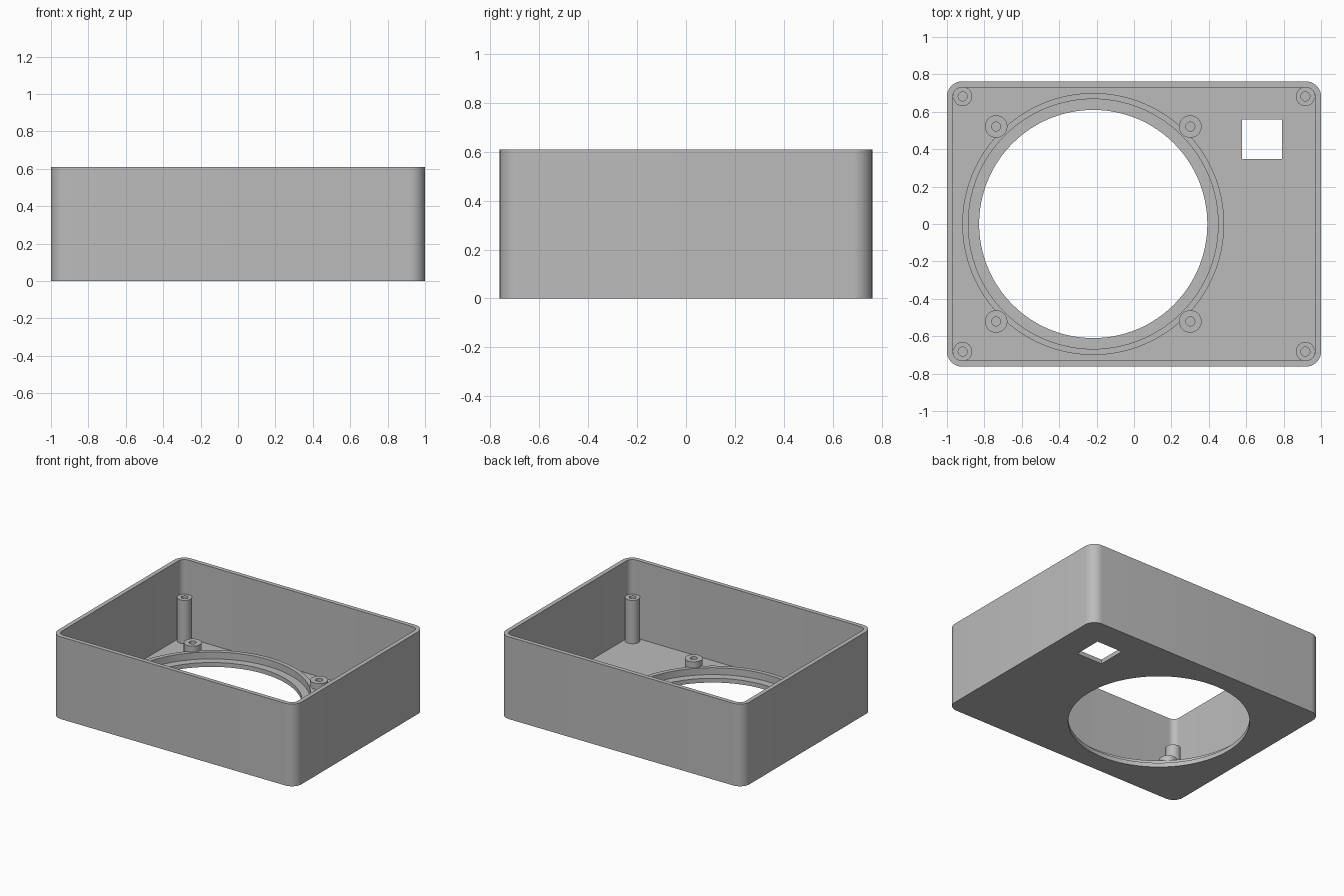
import bpy, bmesh, math

if "Cube" in bpy.data.objects:
    bpy.data.objects.remove(bpy.data.objects["Cube"])

plastic = bpy.data.materials.new("grey plastic")
plastic.diffuse_color = (0.5, 0.5, 0.5, 1)
plastic.use_nodes = True
plastic.node_tree.nodes["Principled BSDF"].inputs["Base Color"].default_value = plastic.diffuse_color

WALL = 0.032
FLOOR = 0.032
HX, HY, HEIGHT = 1.0, 0.762, 0.61
HOLE_X = -0.218


def rounded_rect(hx, hy, r, seg=10):
    pts = []
    for k, (sx, sy) in enumerate([(1, 1), (-1, 1), (-1, -1), (1, -1)]):
        for i in range(seg + 1):
            a = math.pi / 2 * (k + i / seg)
            pts.append((sx * (hx - r) + r * math.cos(a), sy * (hy - r) + r * math.sin(a)))
    return pts


def circle(cx, cy, r, n=128):
    return [(cx + r * math.cos(2 * math.pi * i / n), cy + r * math.sin(2 * math.pi * i / n))
            for i in range(n)]


def make_object(name, bm):
    bmesh.ops.recalc_face_normals(bm, faces=bm.faces[:])
    mesh = bpy.data.meshes.new(name)
    bm.to_mesh(mesh)
    bm.free()
    mesh.materials.append(plastic)
    obj = bpy.data.objects.new(name, mesh)
    bpy.context.collection.objects.link(obj)
    return obj


def prism(name, pts, z0, z1):
    bm = bmesh.new()
    low = [bm.verts.new((x, y, z0)) for x, y in pts]
    high = [bm.verts.new((x, y, z1)) for x, y in pts]
    n = len(pts)
    bm.faces.new(low)
    bm.faces.new(high)
    for i in range(n):
        j = (i + 1) % n
        bm.faces.new((low[i], low[j], high[j], high[i]))
    return make_object(name, bm)


def tube(name, cx, cy, r_out, r_in, top, n):
    # closed ring section, sunk slightly into the floor
    z0 = FLOOR - 0.004
    section = [(r_out, z0), (r_out, top), (r_in, top), (r_in, z0)]
    bm = bmesh.new()
    loops = [[bm.verts.new((x, y, z)) for x, y in circle(cx, cy, r, n)] for r, z in section]
    for k in range(4):
        a, b = loops[k], loops[(k + 1) % 4]
        for i in range(n):
            j = (i + 1) % n
            bm.faces.new((a[i], a[j], b[j], b[i]))
    return smooth(make_object(name, bm))


def smooth(obj):
    bpy.ops.object.select_all(action='DESELECT')
    obj.select_set(True)
    bpy.context.view_layer.objects.active = obj
    bpy.ops.object.shade_smooth_by_angle(angle=math.radians(30))
    return obj


# open-topped case with a round opening and a square window in the floor
case = prism("case", rounded_rect(HX, HY, 0.08), 0, HEIGHT)
cutters = [
    prism("cavity_cutter", rounded_rect(HX - WALL, HY - WALL, 0.048), FLOOR, 1),
    prism("round_opening_cutter", circle(HOLE_X, 0, 0.61), -0.2, 0.3),
    prism("square_window_cutter",
          [(0.578, 0.348), (0.79, 0.348), (0.79, 0.56), (0.578, 0.56)], -0.2, 0.3),
]
bpy.context.view_layer.objects.active = case
for cutter in cutters:
    mod = case.modifiers.new(cutter.name, 'BOOLEAN')
    mod.operation = 'DIFFERENCE'
    mod.solver = 'EXACT'
    mod.object = cutter
    bpy.ops.object.modifier_apply(modifier=mod.name)
    bpy.data.objects.remove(cutter)
smooth(case)

# raised rim around the round opening
tube("opening_rim", HOLE_X, 0, 0.70, 0.668, 0.083, 128)

# tall corner posts and short mounting bosses
for sx in (-1, 1):
    for sy in (-1, 1):
        tube("corner_post", sx * 0.916, sy * 0.682, 0.051, 0.024, 0.354, 40)
        tube("mounting_boss", HOLE_X + sx * 0.519, sy * 0.521, 0.06, 0.024, 0.128, 40)
